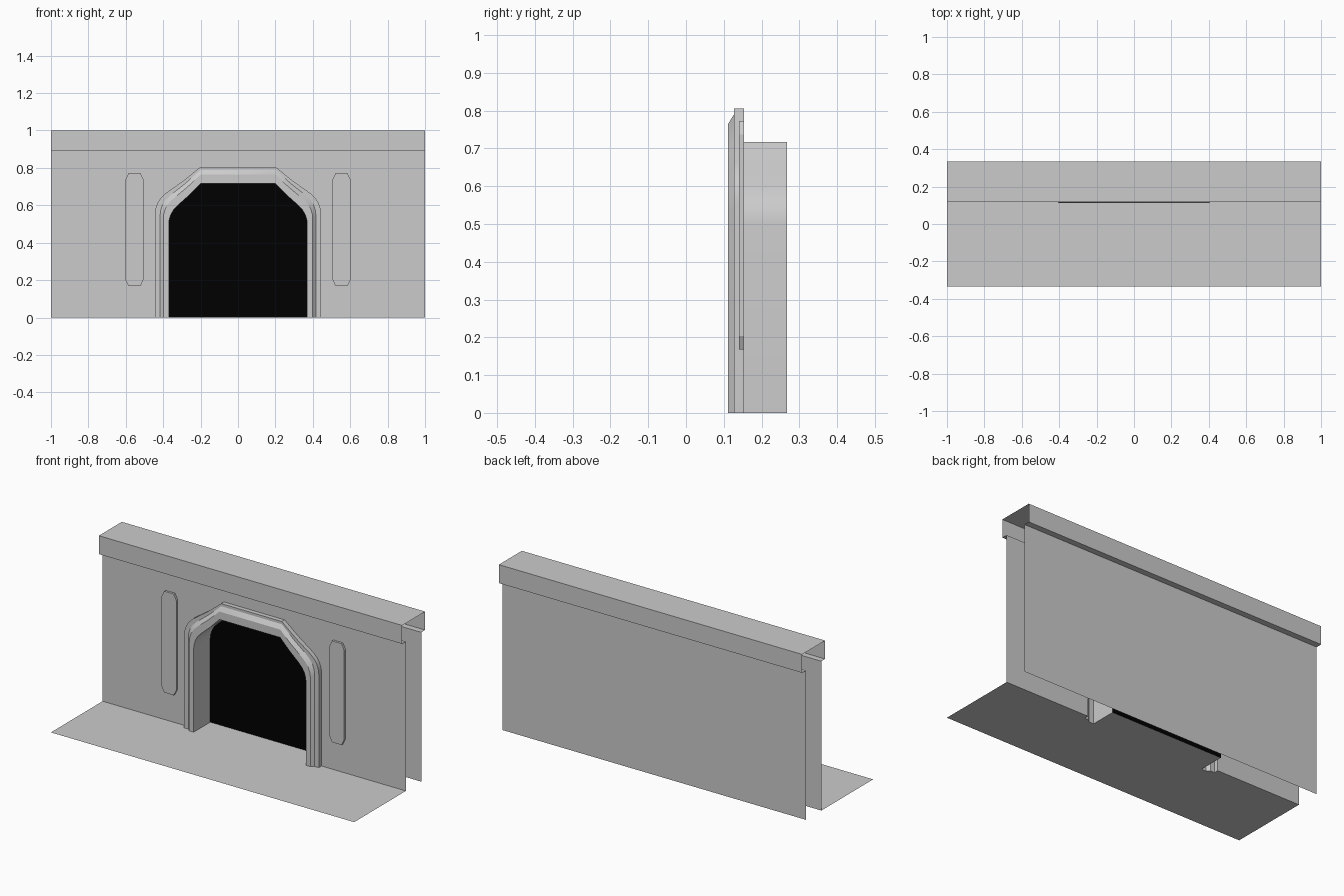
import bpy, math

if "Cube" in bpy.data.objects:
    bpy.data.objects.remove(bpy.data.objects["Cube"])

FLOOR_Y, WALL_Y, BACK_Y, PANEL_Y = -0.334, 0.153, 0.298, 0.267
CAP_Z = 0.89


def make(name, verts, faces):
    me = bpy.data.meshes.new(name)
    me.from_pydata(verts, [], faces)
    me.update()
    ob = bpy.data.objects.new(name, me)
    bpy.context.collection.objects.link(ob)
    return ob


def loft(name, rows):
    n = len(rows[0])
    faces = [(i * n + j, (i + 1) * n + j, (i + 1) * n + j + 1, i * n + j + 1)
             for i in range(len(rows) - 1) for j in range(n - 1)]
    return make(name, [v for r in rows for v in r], faces)


def polygon(name, verts):
    return make(name, verts, [tuple(range(len(verts)))])


# Right half of the inner and outer arch outlines, bottom to top
INNER = [(.37, 0), (.37, .50), (.367, .525), (.359, .55), (.345, .575),
         (.322, .60), (.26, .655), (.20, .717)]
OUTER = [(.444, 0), (.444, .555), (.441, .583), (.431, .612), (.415, .637),
         (.39, .662), (.29, .733), (.20, .806)]


def arch(fx, fz):
    half = [(a + (c - a) * fx, b + (d - b) * fz)
            for (a, b), (c, d) in zip(INNER, OUTER)]
    return half + [(-x, z) for x, z in reversed(half)]


# Arch moulding and tunnel: (x blend, z blend, depth)
steps = [(0, 0, PANEL_Y), (0, 0, .111), (.4, .53, .111), (.63, .82, .127),
         (1, 1, .127), (1, 1, WALL_Y)]
surround = loft("arch_surround",
                [[(x, y, z) for x, z in arch(fx, fz)] for fx, fz, y in steps])
bpy.context.view_layer.objects.active = surround
surround.select_set(True)
bpy.ops.object.shade_smooth_by_angle(angle=math.radians(25))

# Black panel closing the tunnel
panel = polygon("dark_opening", [(x, PANEL_Y, z) for x, z in arch(0, 0)][::-1])
panel.data.flip_normals()
if panel.data.polygons[0].normal.y > 0:
    panel.data.flip_normals()
black = bpy.data.materials.new("black")
black.diffuse_color = (0, 0, 0, 1)
black.use_nodes = True
black.node_tree.nodes["Principled BSDF"].inputs["Base Color"].default_value = black.diffuse_color
panel.data.materials.append(black)

# Front wall around the arch, and plain back wall
polygon("front_wall", [(-1, WALL_Y, CAP_Z), (-1, WALL_Y, 0)]
        + [(x, WALL_Y, z) for x, z in reversed(arch(1, 1))]
        + [(1, WALL_Y, 0), (1, WALL_Y, CAP_Z)])
polygon("back_wall", [(1, BACK_Y, 0), (-1, BACK_Y, 0),
                      (-1, BACK_Y, CAP_Z), (1, BACK_Y, CAP_Z)])

# Open-ended cap along the wall top
cap = [(WALL_Y, CAP_Z), (.118, CAP_Z), (.118, 1), (.334, 1),
       (.334, CAP_Z), (BACK_Y, CAP_Z)]
loft("wall_cap", [[(x, y, z) for y, z in cap] for x in (1, -1)])

# Floor, notched around the hollow arch legs and running into the tunnel
feet = [(arch(fx, fz)[0][0], y) for fx, fz, y in reversed(steps)]
half = [(1, FLOOR_Y), (1, WALL_Y)] + feet
polygon("floor", [(x, y, 0) for x, y in half]
        + [(-x, y, 0) for x, y in reversed(half)])

# Raised strips either side of the arch
x0, x1, z0, z1, cx, cz = .505, .602, .168, .772, .017, .035
strip = [(x0 + cx, z0), (x1 - cx, z0), (x1, z0 + cz), (x1, z1 - cz),
         (x1 - cx, z1), (x0 + cx, z1), (x0, z1 - cz), (x0, z0 + cz)]
for side, s in (("left", -1), ("right", 1)):
    pts = strip if s > 0 else [(-x, z) for x, z in reversed(strip)]
    verts = [(x, .14, z) for x, z in pts] + [(x, WALL_Y, z) for x, z in pts]
    faces = [tuple(range(8))] + [(i, i + 8, (i + 1) % 8 + 8, (i + 1) % 8)
                                 for i in range(8)]
    make(side + "_wall_strip", verts, faces)

# Face the moulding and cap outward
if surround.data.polygons[len(INNER) - 1 + 2 * len(INNER) - 1].normal.y > 0:
    surround.data.flip_normals()
cap_mesh = bpy.data.objects["wall_cap"].data
if cap_mesh.polygons[2].normal.z < 0:
    cap_mesh.flip_normals()
